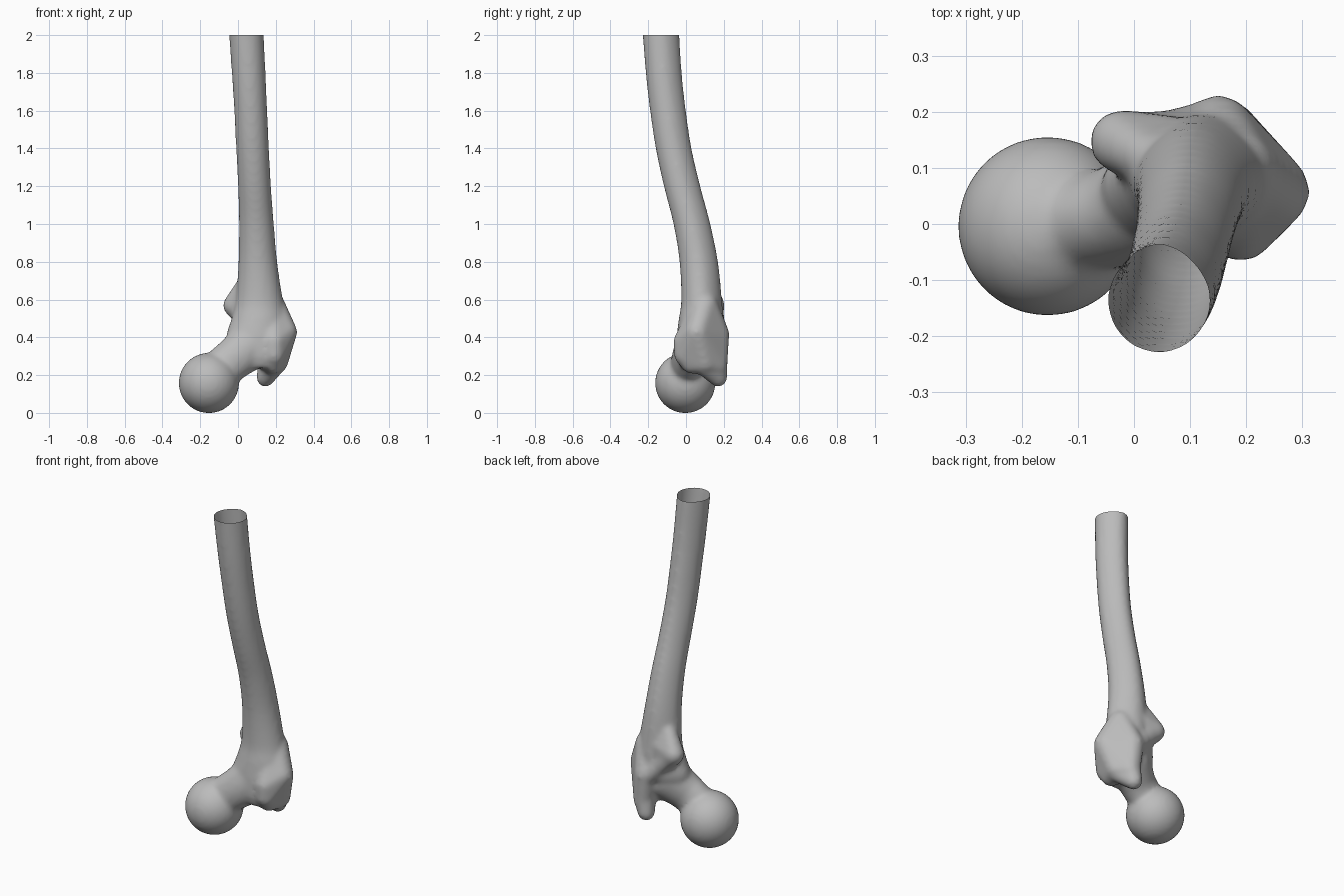
import bpy, bmesh, math
from mathutils import Vector, Matrix

cube = bpy.data.objects.get("Cube")
if cube:
    bpy.data.objects.remove(cube, do_unlink=True)

bone = bpy.data.materials.new("bone grey")
bone.use_nodes = True
GREY = (0.5, 0.5, 0.5, 1)
bone.diffuse_color = GREY
bone.node_tree.nodes["Principled BSDF"].inputs["Base Color"].default_value = GREY

body = bmesh.new()


def add_part(bm):
    """Merge one closed part into the body."""
    bmesh.ops.recalc_face_normals(bm, faces=bm.faces[:])
    mesh = bpy.data.meshes.new("part")
    bm.to_mesh(mesh)
    bm.free()
    body.from_mesh(mesh)
    bpy.data.meshes.remove(mesh)


def hull(balls, flat=1.0):
    """Convex skin around balls given as (x, y, z, radius)."""
    bm = bmesh.new()
    for x, y, z, r in balls:
        place = Matrix.Translation((x, y, z)) @ Matrix.Diagonal((1, flat, 1, 1))
        bmesh.ops.create_icosphere(bm, subdivisions=3, radius=r, matrix=place)
    bmesh.ops.delete(bm, geom=bm.faces[:], context='FACES_ONLY')
    bmesh.ops.delete(bm, geom=bm.edges[:], context='EDGES_FACES') if not bm.verts else None
    out = bmesh.ops.convex_hull(bm, input=bm.verts[:])
    inner = [v for v in out["geom_interior"] if isinstance(v, bmesh.types.BMVert)]
    bmesh.ops.delete(bm, geom=inner, context='VERTS')
    loose = [e for e in bm.edges if not e.link_faces]
    bmesh.ops.delete(bm, geom=loose, context='EDGES')
    add_part(bm)


def chain(balls, flat=1.0):
    for pair in zip(balls, balls[1:]):
        hull(pair, flat)


def spline(a, b, c, d, t):
    return 0.5 * (2 * b + (c - a) * t + (2 * a - 5 * b + 4 * c - d) * t ** 2
                  + (3 * b - a - 3 * c + d) * t ** 3)


# Shaft: height, left and right limits, front and back limits
sections = [
    (2.08, -0.053, 0.133, -0.235, -0.04),
    (1.8, -0.033, 0.146, -0.213, -0.022),
    (1.6, -0.020, 0.155, -0.19, 0.0),
    (1.4, -0.010, 0.164, -0.16, 0.03),
    (1.2, 0.0, 0.175, -0.117, 0.077),
    (1.0, 0.005, 0.19, -0.066, 0.13),
    (0.8, 0.002, 0.208, -0.034, 0.17),
    (0.6, -0.012, 0.238, -0.025, 0.19),
    (0.5, -0.035, 0.26, -0.038, 0.195),
    (0.4, -0.06, 0.26, -0.05, 0.18),
    (0.3, 0.0, 0.23, -0.05, 0.13),
    (0.24, 0.04, 0.19, -0.03, 0.1),
]
SIDES, STEPS = 40, 4
padded = [sections[0]] + sections + [sections[-1]]
rows = []
for i in range(len(sections) - 1):
    for s in range(STEPS):
        rows.append([spline(*k, s / STEPS) for k in zip(*padded[i:i + 4])])
rows.append(sections[-1])

bm = bmesh.new()
rings = []
for z, x0, x1, y0, y1 in rows:
    ring = []
    for n in range(SIDES):
        a = 2 * math.pi * n / SIDES
        # The back narrows to a soft ridge
        pinch = 1 - 0.2 * max(0, math.sin(a)) ** 1.5
        ring.append(bm.verts.new(((x0 + x1) / 2 + (x1 - x0) / 2 * math.cos(a) * pinch,
                                  (y0 + y1) / 2 + (y1 - y0) / 2 * math.sin(a), z)))
    rings.append(ring)
for r0, r1 in zip(rings, rings[1:]):
    for n in range(SIDES):
        m = (n + 1) % SIDES
        bm.faces.new((r0[n], r0[m], r1[m], r1[n]))
bm.faces.new(rings[0])
bm.faces.new(rings[-1])
add_part(bm)

# Ball head
bm = bmesh.new()
bmesh.ops.create_icosphere(bm, subdivisions=4, radius=0.16,
                           matrix=Matrix.Translation((-0.154, -0.004, 0.16)))
add_part(bm)

# Neck
chain([(-0.09, 0.0, 0.235, 0.108), (0.0, 0.02, 0.305, 0.115), (0.09, 0.06, 0.38, 0.135)], 0.8)

# Large outer knob with its hooked tip
hull([(0.248, 0.058, 0.43, 0.066), (0.19, -0.005, 0.38, 0.062), (0.19, -0.005, 0.31, 0.058),
      (0.15, 0.168, 0.42, 0.062), (0.165, 0.165, 0.25, 0.055), (0.205, 0.1, 0.27, 0.06),
      (0.185, 0.025, 0.26, 0.05), (0.18, 0.1, 0.57, 0.07)])
hull([(0.145, 0.17, 0.187, 0.048), (0.165, 0.16, 0.28, 0.06), (0.2, 0.09, 0.26, 0.055)])

# Small inner knob and the crest joining both knobs
hull([(-0.022, 0.147, 0.57, 0.058), (0.035, 0.115, 0.68, 0.045),
      (0.05, 0.135, 0.5, 0.06), (0.08, 0.135, 0.6, 0.055)])
chain([(0.0, 0.145, 0.55, 0.055), (0.07, 0.15, 0.48, 0.055), (0.15, 0.168, 0.4, 0.058)])

# Fuse the parts into one skin
mesh = bpy.data.meshes.new("thigh_bone")
body.to_mesh(mesh)
body.free()
obj = bpy.data.objects.new("thigh_bone", mesh)
bpy.context.collection.objects.link(obj)
fuse = obj.modifiers.new("fuse", 'REMESH')
fuse.mode = 'VOXEL'
fuse.voxel_size = 0.012
soften = obj.modifiers.new("soften", 'SMOOTH')
soften.factor = 0.5
soften.iterations = 10
bpy.context.view_layer.update()
skin = bpy.data.meshes.new_from_object(obj.evaluated_get(bpy.context.evaluated_depsgraph_get()))
obj.modifiers.clear()

# Cut the shaft open at the top and rest the head on the ground
bm = bmesh.new()
bm.from_mesh(skin)
low = min(v.co.z for v in bm.verts)
bmesh.ops.translate(bm, verts=bm.verts[:], vec=Vector((0, 0, -low)))
bmesh.ops.bisect_plane(bm, geom=bm.verts[:] + bm.edges[:] + bm.faces[:],
                       plane_co=(0, 0, 2), plane_no=(0, 0, 1), clear_outer=True)
for f in bm.faces:
    f.smooth = True
    f.material_index = 0
bm.to_mesh(skin)
bm.free()
skin.materials.clear()
skin.materials.append(bone)
obj.data = skin
bpy.data.meshes.remove(mesh)
skin.name = "thigh_bone"
